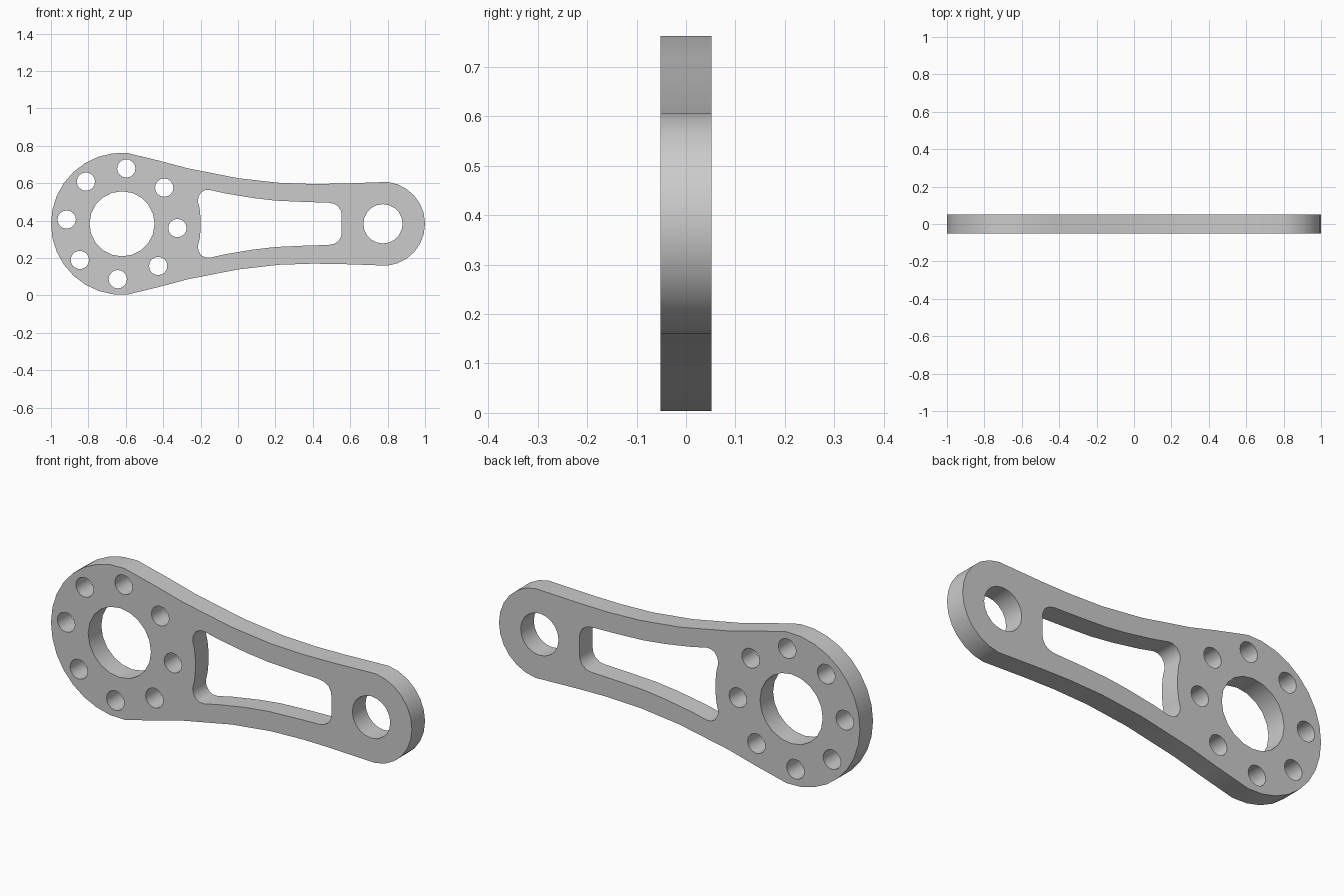
import bpy, bmesh
from math import cos, sin, radians
from mathutils import Vector

cube = bpy.data.objects.get("Cube")
if cube:
    bpy.data.objects.remove(cube, do_unlink=True)

MID = 0.383          # height of the symmetry line
THICK = 0.104
BIG, SMALL = -0.62, 0.775   # x of the two ends


def arc(cx, cz, r, start, end, n):
    """Points on an arc, both ends included, angles in degrees."""
    return [(cx + r * cos(radians(start + (end - start) * i / n)),
             cz + r * sin(radians(start + (end - start) * i / n))) for i in range(n + 1)]


def circle(cx, cz, r, n, start=0):
    return arc(cx, cz, r, start, start + 360, n)[:-1]


def mirror(pts):
    """Close a half profile across the symmetry line."""
    return pts + [(x, -z) for x, z in reversed(pts) if z > 1e-4]


# Outer outline, upper half from the large end to the small end
upper = arc(BIG, 0, 0.38, 180, 86, 8)
upper += [(-0.42, 0.337), (-0.27, 0.297), (0, 0.244), (0.22, 0.219), (0.4, 0.213), (0.55, 0.215)]
upper += arc(SMALL, 0, 0.225, 84, 0, 6)
outline = [(x, z) for x, z in upper if abs(z) > 1e-4 or x > 0]
outline = [(-1, 0)] + outline + [(x, -z) for x, z in reversed(outline) if z > 1e-4]

# Window in the arm, left side hollowed around the large end
window = mirror([(-0.2, 0.03), (-0.205, 0.08), (-0.215, 0.12), (-0.211, 0.145),
                 (-0.197, 0.168), (-0.175, 0.18), (-0.15, 0.181), (-0.07, 0.163),
                 (0.08, 0.138), (0.2, 0.124), (0.35, 0.117), (0.485, 0.113),
                 (0.515, 0.107), (0.539, 0.09), (0.551, 0.067), (0.554, 0.045)])

loops = [outline, window, circle(BIG, 0, 0.174, 20), circle(SMALL, 0, 0.105, 20)]

# Ring of bolt holes around the large bore
for x, z in circle(BIG, 0, 0.297, 8, 40.6):
    loops.append(circle(x, z, 0.049, 16))

# Filled flat curve with thickness, turned upright
curve = bpy.data.curves.new("plate_profile", "CURVE")
curve.dimensions = "2D"
curve.fill_mode = "BOTH"
curve.extrude = THICK / 2
for pts in loops:
    spline = curve.splines.new("POLY")
    spline.points.add(len(pts) - 1)
    for p, (x, z) in zip(spline.points, pts):
        p.co = (x, z, 0, 1)
    spline.use_cyclic_u = True
helper = bpy.data.objects.new("plate_profile", curve)
bpy.context.collection.objects.link(helper)
mesh = bpy.data.meshes.new_from_object(helper.evaluated_get(bpy.context.evaluated_depsgraph_get()))
bpy.data.objects.remove(helper, do_unlink=True)

bm = bmesh.new()
bm.from_mesh(mesh)
for v in bm.verts:
    v.co = Vector((v.co.x, -v.co.z, v.co.y + MID))
bmesh.ops.remove_doubles(bm, verts=bm.verts, dist=1e-4)
bmesh.ops.recalc_face_normals(bm, faces=bm.faces)
bm.to_mesh(mesh)
bm.free()

# Plain grey metal
grey = bpy.data.materials.new("light_grey")
grey.use_nodes = True
colour = (0.6, 0.6, 0.6, 1)
grey.diffuse_color = colour
grey.node_tree.nodes["Principled BSDF"].inputs["Base Color"].default_value = colour
mesh.materials.clear()
mesh.materials.append(grey)

arm = bpy.data.objects.new("lever_arm", mesh)
bpy.context.collection.objects.link(arm)
bpy.ops.object.select_all(action="DESELECT")
arm.select_set(True)
bpy.context.view_layer.objects.active = arm
bpy.ops.object.shade_smooth_by_angle(angle=radians(35))
